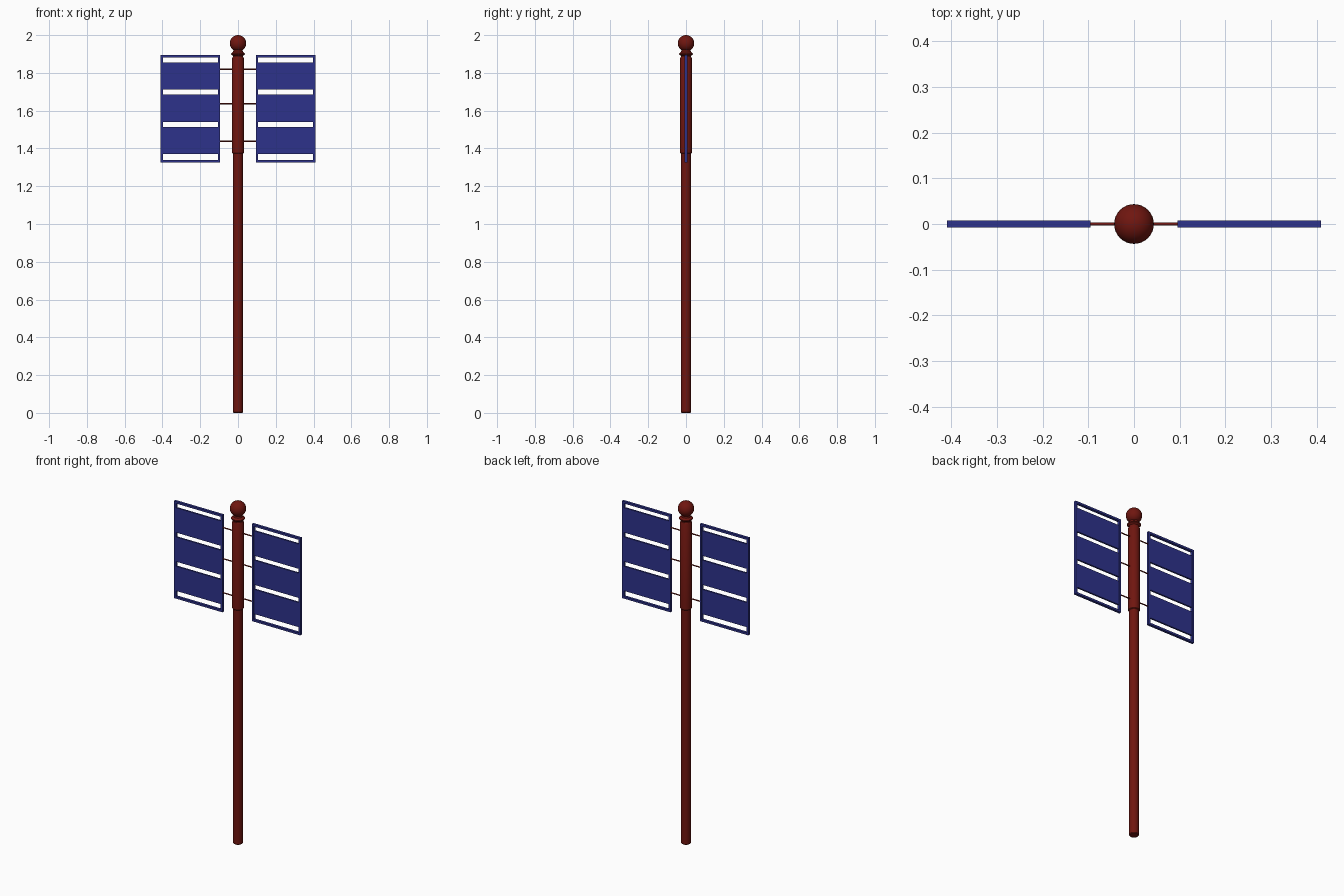
import bpy, math

if "Cube" in bpy.data.objects:
    bpy.data.objects.remove(bpy.data.objects["Cube"])


def material(name, color):
    m = bpy.data.materials.new(name)
    m.diffuse_color = (*color, 1)
    m.use_nodes = True
    m.node_tree.nodes["Principled BSDF"].inputs["Base Color"].default_value = m.diffuse_color
    return m


RED = material("dark_red_paint", (0.16, 0.008, 0.005))
BLUE = material("blue_paint", (0.027, 0.032, 0.26))


def finish(name, mat, smooth=True):
    ob = bpy.context.object
    ob.name = name
    ob.data.materials.append(mat)
    if smooth:
        bpy.ops.object.shade_smooth_by_angle(angle=math.radians(35))
    return ob


def box(name, x0, x1, y, z0, z1, mat):
    bpy.ops.mesh.primitive_cube_add(size=1, location=((x0 + x1) / 2, 0, (z0 + z1) / 2))
    bpy.context.object.scale = (x1 - x0, y, z1 - z0)
    bpy.ops.object.transform_apply(location=False, rotation=False)
    return finish(name, mat, False)


def lathe(name, profile, mat, n=32):
    # Revolve a closed (radius, z) profile about the z axis
    verts = [(r * math.cos(2 * math.pi * i / n), r * math.sin(2 * math.pi * i / n), z)
             for r, z in profile for i in range(n)]
    faces = [(k * n + i, k * n + (i + 1) % n, (k + 1) * n + (i + 1) % n, (k + 1) * n + i)
             for k in range(len(profile) - 1) for i in range(n)]
    faces += [tuple(reversed(range(n))), tuple(range(len(verts) - n, len(verts)))]
    me = bpy.data.meshes.new(name)
    me.from_pydata(verts, [], faces)
    ob = bpy.data.objects.new(name, me)
    bpy.context.collection.objects.link(ob)
    bpy.ops.object.select_all(action='DESELECT')
    ob.select_set(True)
    bpy.context.view_layer.objects.active = ob
    return finish(name, mat)


# Pole, thicker upper sleeve, and flared collar
lathe("pole", [(0.023, 0), (0.026, 0.004), (0.026, 1.39)], RED)
lathe("sleeve", [(0.028, 1.373), (0.031, 1.377), (0.031, 1.878), (0.028, 1.884)], RED)
lathe("collar", [(0.026, 1.88), (0.026, 1.89), (0.037, 1.898), (0.037, 1.903),
                 (0.026, 1.911), (0.022, 1.93)], RED)

# Ball finial
bpy.ops.mesh.primitive_uv_sphere_add(segments=32, ring_count=16, radius=0.0435,
                                     location=(0, 0, 1.9565))
finish("ball_finial", RED)

# Framed sign panels on both sides
IN, OUT, BOTTOM, TOP, T = 0.095, 0.409, 1.326, 1.894, 0.012
for side, s in (("left", -1), ("right", 1)):
    def bar(name, a, b, y, z0, z1, mat):
        box(f"{side}_{name}", min(s * a, s * b), max(s * a, s * b), y, z0, z1, mat)

    bar("frame_inner", IN, IN + T, 0.015, BOTTOM, TOP, BLUE)
    bar("frame_outer", OUT - T, OUT, 0.015, BOTTOM, TOP, BLUE)
    bar("frame_top", IN + T, OUT - T, 0.015, TOP - T, TOP, BLUE)
    bar("frame_bottom", IN + T, OUT - T, 0.015, BOTTOM, BOTTOM + T, BLUE)
    for i, (z0, z1) in enumerate(((1.711, 1.856), (1.541, 1.685), (1.370, 1.514))):
        bar(f"sign_board_{i + 1}", IN + T, OUT - T, 0.01, z0, z1, BLUE)

# Thin support rods through the sleeve
for i, z in enumerate((1.819, 1.637, 1.438)):
    bpy.ops.mesh.primitive_cylinder_add(vertices=16, radius=0.0035, depth=0.2,
                                        location=(0, 0, z), rotation=(0, math.pi / 2, 0))
    finish(f"support_rod_{i + 1}", RED)
